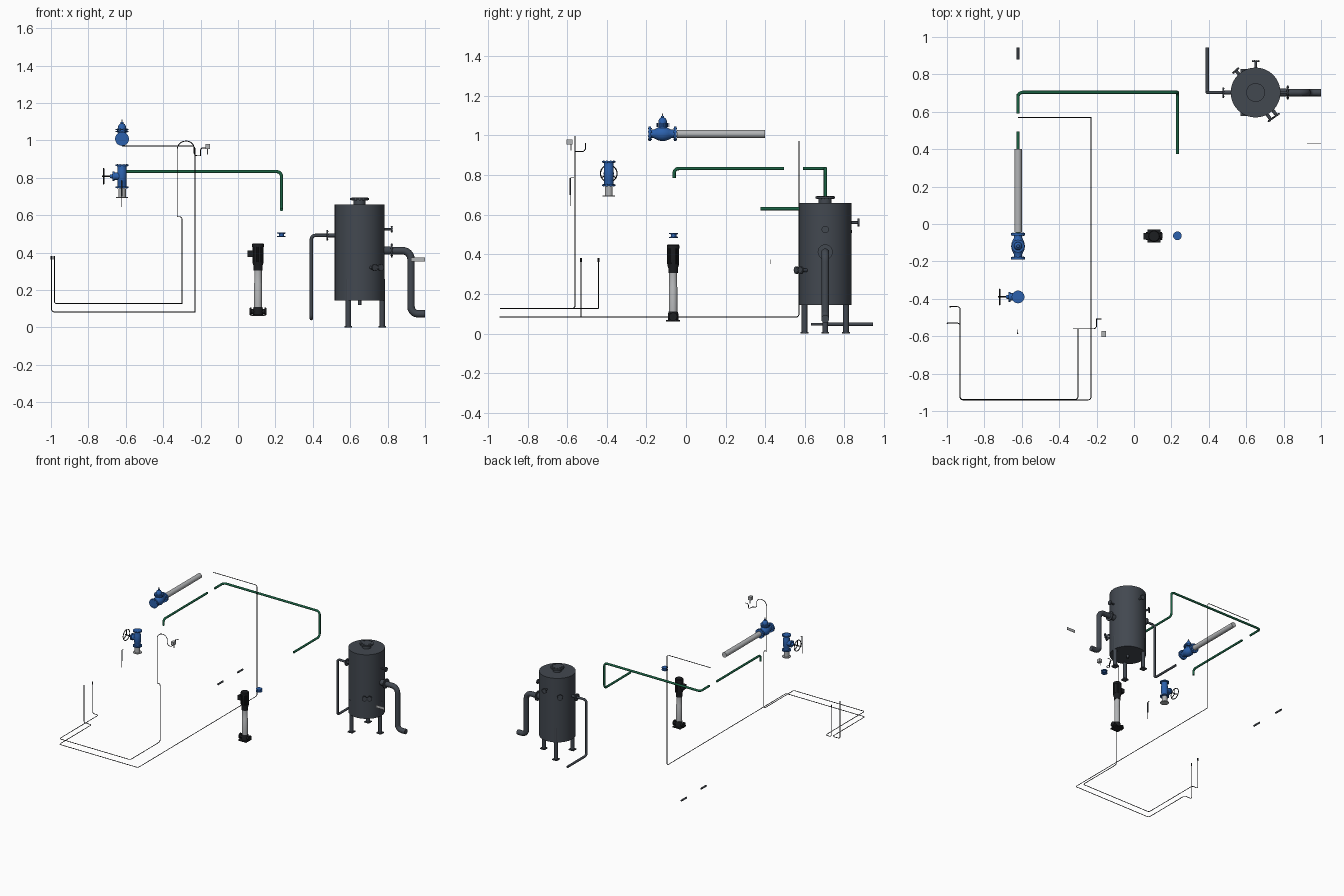
import bpy, bmesh, math
from mathutils import Vector as V

if "Cube" in bpy.data.objects:
    bpy.data.objects.remove(bpy.data.objects["Cube"])


def mat(name, rgb):
    m = bpy.data.materials.new(name)
    m.diffuse_color = (*rgb, 1)
    m.use_nodes = True
    m.node_tree.nodes["Principled BSDF"].inputs["Base Color"].default_value = m.diffuse_color
    return m


DARK = mat("slate", (.055, .065, .08))
BLACK = mat("black", (.012, .013, .015))
BLUE = mat("blue", (.025, .12, .42))
GREEN = mat("green", (.01, .12, .055))
STEEL = mat("steel", (.45, .46, .47))
X, Y, Z = V((1, 0, 0)), V((0, 1, 0)), V((0, 0, 1))


def lathe(bm, o, axis, prof, n=32):
    """Revolve (distance, radius) pairs around an axis through o."""
    o, axis = V(o), V(axis).normalized()
    u = axis.orthogonal().normalized()
    w = axis.cross(u)
    rings = [[bm.verts.new(o + axis * t + (u * math.cos(a) + w * math.sin(a)) * r)
              for a in (2 * math.pi * i / n for i in range(n))] for t, r in prof]
    for a, b in zip(rings, rings[1:]):
        for i in range(n):
            bm.faces.new((a[i], a[(i + 1) % n], b[(i + 1) % n], b[i]))
    bm.faces.new(rings[0])
    bm.faces.new(rings[-1])


def flange(bm, o, axis, r, t=.008, bolts=8):
    """Disc with a ring of bolts, centred on o."""
    o, axis = V(o), V(axis).normalized()
    lathe(bm, o, axis, [(-t / 2, r), (t / 2, r)])
    u = axis.orthogonal().normalized()
    w = axis.cross(u)
    for i in range(bolts):
        a = 2 * math.pi * (i + .5) / bolts
        c = o + (u * math.cos(a) + w * math.sin(a)) * r * .8
        lathe(bm, c, axis, [(-t * .7, r * .09), (t * .7, r * .09)], 6)


def box(bm, c, s):
    vs = bmesh.ops.create_cube(bm, size=1)['verts']
    for v in vs:
        v.co = V([v.co[i] * s[i] + c[i] for i in range(3)])


def shade(ob, angle=35):
    bpy.ops.object.select_all(action='DESELECT')
    ob.select_set(True)
    bpy.context.view_layer.objects.active = ob
    if ob.type == 'CURVE':
        bpy.ops.object.convert(target='MESH')
    bpy.ops.object.shade_smooth_by_angle(angle=math.radians(angle))


def finish(name, bm, m):
    bmesh.ops.recalc_face_normals(bm, faces=bm.faces)
    me = bpy.data.meshes.new(name)
    bm.to_mesh(me)
    bm.free()
    me.materials.append(m)
    ob = bpy.data.objects.new(name, me)
    bpy.context.collection.objects.link(ob)
    shade(ob)


def pipe(name, pts, r, m, bend=.02, closed=False, caps=True):
    """Round pipe along a polyline with filleted corners."""
    pts = [V(p) for p in pts]
    out = [pts[0]]
    for a, b, c in zip(pts, pts[1:], pts[2:]):
        d = min(bend, (a - b).length * .5, (c - b).length * .5)
        p, q = b + (a - b).normalized() * d, b + (c - b).normalized() * d
        for i in range(9):  # rational quadratic = true circular arc
            t, k = i / 8, math.sqrt(.5)
            w0, w1, w2 = (1 - t) ** 2, 2 * t * (1 - t) * k, t * t
            out.append((p * w0 + b * w1 + q * w2) / (w0 + w1 + w2))
    out.append(pts[-1])
    if closed:
        out = pts
    cu = bpy.data.curves.new(name, 'CURVE')
    cu.dimensions = '3D'
    s = cu.splines.new('POLY')
    s.points.add(len(out) - 1)
    for sp, p in zip(s.points, out):
        sp.co = (*p, 1)
    s.use_cyclic_u = closed
    cu.bevel_depth, cu.bevel_resolution, cu.use_fill_caps = r, 4, caps
    cu.materials.append(m)
    ob = bpy.data.objects.new(name, cu)
    bpy.context.collection.objects.link(ob)
    shade(ob, 40)


# --- Tank: shell, manhole and drain
T = V((.65, .703, 0))
bm = bmesh.new()
lathe(bm, T, Z, [(.144, .133), (.658, .133)], 64)
lathe(bm, T, Z, [(.65, .033), (.695, .033)])
flange(bm, T + Z * .687, Z, .05, .012, 12)
lathe(bm, T, Z, [(.12, .009), (.15, .009)], 16)
finish("tank", bm, DARK)

# Tank nozzles: angle, height, neck radius, flange radius, reach, sideways offset
bm = bmesh.new()
for ang, z, r, fr, reach, off in ((90, .56, .007, .02, .168, 0), (132, .515, .009, .022, .158, 0),
                                  (-54, .32, .009, .019, .165, .019), (-54, .32, .009, .019, .165, -.019),
                                  (0, .525, .006, .018, .172, 0), (0, .412, .022, .038, .172, 0),
                                  (180, .492, .01, .028, .172, 0)):
    d = V((math.cos(math.radians(ang)), math.sin(math.radians(ang)), 0))
    o = T + Z * z + Z.cross(d) * off
    lathe(bm, o, d, [(.12, r), (reach, r)], 24)
    flange(bm, o + d * reach, d, fr, .008)
finish("tank_nozzles", bm, DARK)

# Tank legs with foot plates
bm = bmesh.new()
for a in (0, 120, 240):
    c = T + V((math.cos(math.radians(a)), math.sin(math.radians(a)), 0)) * .121
    lathe(bm, c, Z, [(0, .0145), (.26, .0145)], 20)
    box(bm, c + Z * .004, (.04, .04, .008))
finish("tank_legs", bm, DARK)

# Tank pipes and floor stubs
pipe("tank_outlet_pipe", [(.8, .703, .41), (.925, .703, .41), (.925, .703, .073), (1, .703, .073)], .02, DARK, .045)
pipe("tank_inlet_pipe", [(.52, .703, .492), (.392, .703, .492), (.392, .703, .047), (.392, .945, .047)], .009, DARK, .022)
for i, y in enumerate((.63, .88)):
    pipe(f"floor_stub_{i}", [(-.62, y, .047), (-.62, y + .065, .047)], .007, DARK, caps=False)

# Green pipework
pipe("green_pipe_long", [(-.62, .59, .833), (-.62, .704, .833), (.232, .704, .833),
                         (.232, .704, .63), (.232, .375, .63)], .0085, GREEN, .025)
pipe("green_pipe_short", [(-.62, .495, .833), (-.62, -.06, .833), (-.62, -.06, .785)], .0085, GREEN, .025)

# Thin tubing
pipe("tube_outer", [(-.997, -.53, .38), (-.997, -.53, .083), (-.93, -.53, .083), (-.93, -.94, .083),
                    (-.23, -.94, .083), (-.23, .57, .083), (-.23, .57, .97), (-.62, .57, .97)], .0024, BLACK, .015)
pipe("tube_inner", [(-.982, -.442, .38), (-.982, -.442, .127), (-.93, -.442, .127), (-.93, -.938, .127),
                    (-.3, -.938, .127), (-.3, -.56, .127), (-.3, -.56, .592), (-.325, -.56, .592)],
     .0024, BLACK, .015)
pipe("gauge_siphon", [(-.325, -.56, .592), (-.325, -.56, .996), (-.235, -.56, .996), (-.235, -.56, .918),
                      (-.2, -.56, .918), (-.2, -.507, .918), (-.2, -.507, .96), (-.175, -.507, .96)],
     .0024, BLACK, .045)
bm = bmesh.new()
for p in ((-.997, -.53, .362), (-.982, -.442, .362)):
    lathe(bm, p, Z, [(0, .0045), (.02, .0045)], 12)
finish("tube_end_caps", bm, BLACK)

# Gauge transmitter box
bm = bmesh.new()
box(bm, (-.163, -.588, .967), (.024, .03, .026))
lathe(bm, (-.163, -.58, .925), Z, [(0, .003), (.03, .003)], 12)
finish("gauge_box", bm, STEEL)

# Thermowell probe
pipe("probe_stem", [(-.622, -.565, .787), (-.622, -.584, .787), (-.622, -.584, .645)], .002, BLACK, .006)
pipe("probe_sleeve", [(-.622, -.584, .70), (-.622, -.584, .785)], .004, DARK)

# Grey spool pipe with globe valve
bm = bmesh.new()
lathe(bm, (-.62, -.045, 1.008), Y, [(0, .02), (.445, .02)])
finish("spool_pipe", bm, STEEL)
C = V((-.62, -.118, 1.008))
bm = bmesh.new()
lathe(bm, C, Y, [(-.066, .021), (-.045, .021), (-.032, .028), (-.018, .034), (0, .037),
                 (.018, .034), (.032, .028), (.045, .021), (.066, .021)])
for s in (-1, 1):
    flange(bm, C + Y * .064 * s, Y, .037, .013)
lathe(bm, C, Z, [(0, .022), (.052, .022), (.068, .021), (.078, .015), (.083, .008), (.09, .008)])
for z in (.04, .05):
    flange(bm, C + Z * z, Z, .034, .007)
finish("globe_valve", bm, BLUE)
bm = bmesh.new()
lathe(bm, C, Z, [(.08, .003), (.104, .003)], 12)
finish("globe_valve_stem", bm, STEEL)

# Handwheel valve
C = V((-.62, -.39, .808))
bm = bmesh.new()
lathe(bm, C, Z, [(-.062, .023), (-.035, .023), (-.03, .025), (.03, .025), (.035, .023), (.062, .023)])
for s in (-1, 1):
    flange(bm, C + Z * .059 * s, Z, .034, .008)
lathe(bm, C, -X, [(0, .02), (.04, .02), (.04, .026), (.05, .026), (.05, .012), (.065, .008)])
finish("wheel_valve", bm, BLUE)
bm = bmesh.new()
W = C - X * .098
lathe(bm, C, -X, [(.06, .004), (.108, .004)], 12)
for a in range(3):
    d = V((0, math.cos(a * 2.094 + 1.57), math.sin(a * 2.094 + 1.57)))
    lathe(bm, W, d, [(0, .003), (.042, .003)], 10)
finish("wheel_spokes", bm, BLACK)
pipe("handwheel", [W + V((0, math.cos(i * math.pi / 20), math.sin(i * math.pi / 20))) * .042
                   for i in range(40)], .003, BLACK, closed=True)
bm = bmesh.new()
lathe(bm, C, Z, [(-.115, .032), (-.11, .032), (-.11, .02), (-.064, .02)])
finish("valve_outlet", bm, STEEL)

# Vertical pump: base, ports, stages, motor
P = V((.107, -.065, 0))
bm = bmesh.new()
box(bm, P + Z * .064, (.07, .07, .008))
lathe(bm, P, Z, [(.065, .026), (.1, .026), (.11, .023)])
lathe(bm, P + Z * .085, X, [(-.045, .013), (.045, .013)], 24)
for s in (-1, 1):
    flange(bm, P + V((.04 * s, 0, .085)), X, .021, .008, 6)
finish("pump_base", bm, BLACK)
bm = bmesh.new()
lathe(bm, P, Z, [(.108, .021), (.235, .021), (.237, .02), (.31, .02)])
finish("pump_stages", bm, STEEL)
bm = bmesh.new()
lathe(bm, P, Z, [(.305, .024), (.33, .024), (.345, .029), (.43, .029), (.43, .031), (.445, .031), (.45, .027)])
for i in range(24):
    a = i * math.pi / 12
    lathe(bm, P + V((math.cos(a), math.sin(a), 0)) * .029, Z, [(.35, .0015), (.43, .0015)], 6)
box(bm, P + V((-.038, 0, .393)), (.034, .034, .034))
finish("pump_motor", bm, BLACK)

# Small double-flange check valve
C = V((.232, -.063, .495))
bm = bmesh.new()
lathe(bm, C, Z, [(-.011, .014), (.011, .014)])
for s in (-1, 1):
    flange(bm, C + Z * .009 * s, Z, .023, .005)
finish("check_valve", bm, BLUE)

# Loose marker bar beside the tank
bm = bmesh.new()
box(bm, (.963, .428, .363), (.075, .003, .022))
finish("marker_bar", bm, STEEL)
